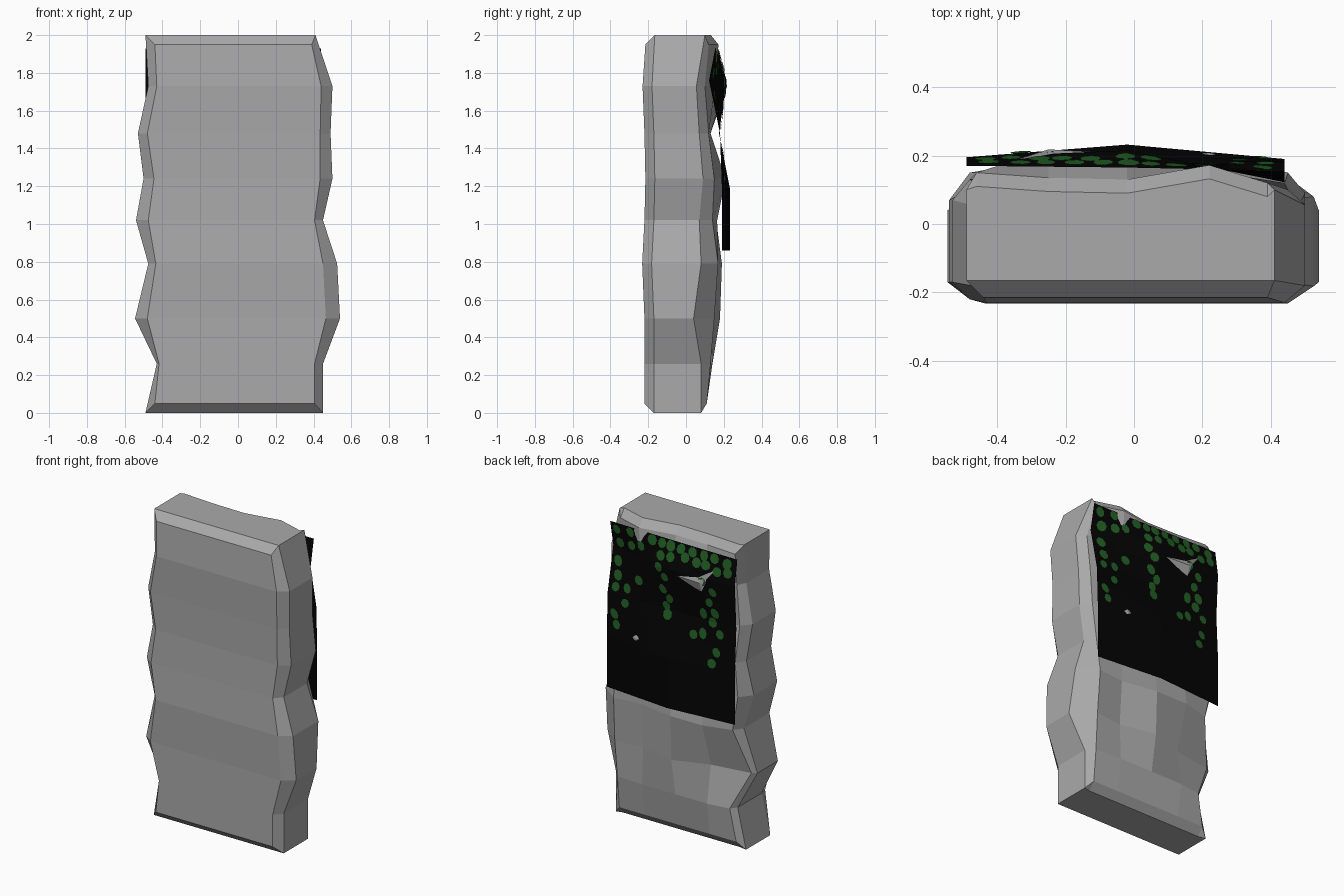
import bpy, bmesh, math, random

if "Cube" in bpy.data.objects:
    bpy.data.objects.remove(bpy.data.objects["Cube"])

random.seed(4)


def material(name, color):
    m = bpy.data.materials.new(name)
    m.diffuse_color = (*color, 1)
    m.use_nodes = True
    m.node_tree.nodes["Principled BSDF"].inputs["Base Color"].default_value = m.diffuse_color
    return m


stone = material("grey stone", (0.40, 0.40, 0.40))
black = material("ivy shadow black", (0.001, 0.001, 0.001))
green = material("ivy leaf green", (0.016, 0.115, 0.018))


def make_object(name, bm, mat):
    me = bpy.data.meshes.new(name)
    bm.to_mesh(me)
    bm.free()
    me.materials.append(mat)
    ob = bpy.data.objects.new(name, me)
    bpy.context.collection.objects.link(ob)
    return ob


# Stone slab: rings of chamfered cross-sections
# z, left x, right x, front y, rear edge of the sides
ROWS = [
    (0.00, -0.49, 0.45, -0.22, 0.08),
    (0.26, -0.43, 0.45, -0.22, 0.08),
    (0.50, -0.545, 0.54, -0.22, 0.04),
    (0.79, -0.475, 0.525, -0.232, 0.08),
    (1.02, -0.54, 0.45, -0.22, 0.07),
    (1.24, -0.50, 0.50, -0.215, 0.09),
    (1.48, -0.53, 0.49, -0.22, 0.07),
    (1.73, -0.475, 0.50, -0.23, 0.055),
    (2.00, -0.49, 0.41, -0.215, 0.10),
]
# chamfer widths: front left, front right, rear left, rear right
INSET = [
    (0.05, 0.045, 0.05, 0.045), (0.012, 0.045, 0.03, 0.045),
    (0.065, 0.075, 0.03, 0.13), (0.04, 0.075, 0.04, 0.12),
    (0.065, 0.045, 0.06, 0.04), (0.055, 0.065, 0.04, 0.05),
    (0.05, 0.055, 0.05, 0.05), (0.045, 0.06, 0.03, 0.05),
    (0.05, 0.02, 0.03, 0.02),
]
# rear surface, from left to right, for each row
BACK = [
    (0.11, 0.11, 0.11, 0.11, 0.11),
    (0.12, 0.14, 0.14, 0.14, 0.13),
    (0.06, 0.10, 0.18, 0.13, 0.15),
    (0.14, 0.19, 0.19, 0.15, 0.17),
    (0.15, 0.16, 0.16, 0.165, 0.14),
    (0.15, 0.17, 0.18, 0.209, 0.15),
    (0.13, 0.13, 0.12, 0.13, 0.12),
    (0.11, 0.218, 0.205, 0.155, 0.10),
    (0.15, 0.135, 0.13, 0.172, 0.12),
]
MID = [-0.25, -0.02, 0.22]


def ring(i, cap=False):
    z, xl, xr, yf, yb = ROWS[i]
    fl, fr, bl, br = INSET[i]
    edge = min(max(z, 0.05), 1.95)           # chamfer at foot and crown
    front = [xl + fl] + MID + [xr - fr]
    cols = [xl + bl] + MID + [xr - br]
    pts = [(xl, yf + 0.05, z)]
    pts += [(x, yf + 0.05, z) if cap else (x, yf, edge) for x in front]
    pts += [(xr, yf + 0.05, z), (xr, yb, z)]
    rear = list(zip(cols, BACK[i]))[::-1]
    pts += [(x, y - 0.04, z) if cap else (x, y, edge) for x, y in rear]
    pts += [(xl, yb, z)]
    return pts


bm = bmesh.new()
last = len(ROWS) - 1
rings = [ring(0, True)] + [ring(i) for i in range(last + 1)] + [ring(last, True)]
loops = [[bm.verts.new(p) for p in r] for r in rings]
n = len(loops[0])
for a, b in zip(loops, loops[1:]):
    for k in range(n):
        j = (k + 1) % n
        bm.faces.new((a[k], a[j], b[j], b[k]))
bm.faces.new(loops[0][::-1])
bm.faces.new(loops[-1])
bmesh.ops.remove_doubles(bm, verts=bm.verts, dist=0.0005)
bmesh.ops.dissolve_degenerate(bm, dist=0.0005, edges=bm.edges)
bmesh.ops.recalc_face_normals(bm, faces=bm.faces)
make_object("stone_slab", bm, stone)

# Ivy sheet: a creased card hanging on the rear
XS = [-0.49, -0.02, 0.44]
ZS = [1.93, 1.76, 1.48, 1.19, 0.86]
YS = [(0.17, 0.165, 0.155), (0.195, 0.215, 0.122), (0.18, 0.175, 0.18),
      (0.195, 0.232, 0.19), (0.195, 0.232, 0.19)]


def sheet_y(x, z):
    c = 0 if x < XS[1] else 1
    r = next((i for i in range(4) if z >= ZS[i + 1]), 3)
    u = (x - XS[c]) / (XS[c + 1] - XS[c])
    v = (z - ZS[r]) / (ZS[r + 1] - ZS[r])
    top = YS[r][c] * (1 - u) + YS[r][c + 1] * u
    low = YS[r + 1][c] * (1 - u) + YS[r + 1][c + 1] * u
    return top * (1 - v) + low * v


def refine(vals, steps=6):
    out = [a + (b - a) * s / steps for a, b in zip(vals, vals[1:]) for s in range(steps)]
    return out + [vals[-1]]


bm = bmesh.new()
grid = [[bm.verts.new((x, sheet_y(x, z), z)) for x in refine(XS)] for z in refine(ZS)]
for a, b in zip(grid, grid[1:]):
    for k in range(len(a) - 1):
        bm.faces.new((a[k], a[k + 1], b[k + 1], b[k]))
make_object("ivy_sheet", bm, black)

# Ivy leaves: percent across from the right edge, percent down
LEAVES = [
    (5, 4), (16, 3), (7, 12), (17, 11), (25, 9), (34, 3), (42, 3), (49, 3),
    (57, 3), (66, 3), (75, 3), (83, 3), (93, 4), (94, 9), (86, 10), (77, 8),
    (70, 8), (61, 7), (50, 9), (42, 10), (41, 17), (46, 22), (44, 30), (49, 35),
    (46, 40), (47, 45), (24, 30), (6, 23), (7, 31), (6, 38), (15, 37), (14, 46),
    (6, 54), (8, 60), (75, 18), (83, 23), (80, 30), (75, 38), (84, 36), (82, 42),
    (88, 48), (75, 50), (68, 52), (86, 59), (83, 66),
]
bm = bmesh.new()
for u, v in LEAVES:
    cx, cz = 0.44 - 0.0093 * u, 1.93 - 0.0107 * v
    tilt = random.uniform(-0.8, 0.8)
    rx, rz = random.uniform(0.028, 0.036), random.uniform(0.03, 0.037)
    if v > 12:                               # trailing strands are slimmer
        rx *= 0.9

    def point(px, pz):
        x = min(max(px, XS[0]), XS[-1])
        z = min(max(pz, ZS[-1]), ZS[0])
        return bm.verts.new((x, sheet_y(x, z) + 0.006, z))

    centre = point(cx, cz)
    rim = []
    for k in range(8):
        t = k * math.tau / 8
        dx, dz = rx * math.cos(t), rz * math.sin(t)
        rim.append(point(cx + dx * math.cos(tilt) - dz * math.sin(tilt),
                         cz + dx * math.sin(tilt) + dz * math.cos(tilt)))
    for k in range(8):
        bm.faces.new((centre, rim[(k + 1) % 8], rim[k]))
make_object("ivy_leaves", bm, green)
